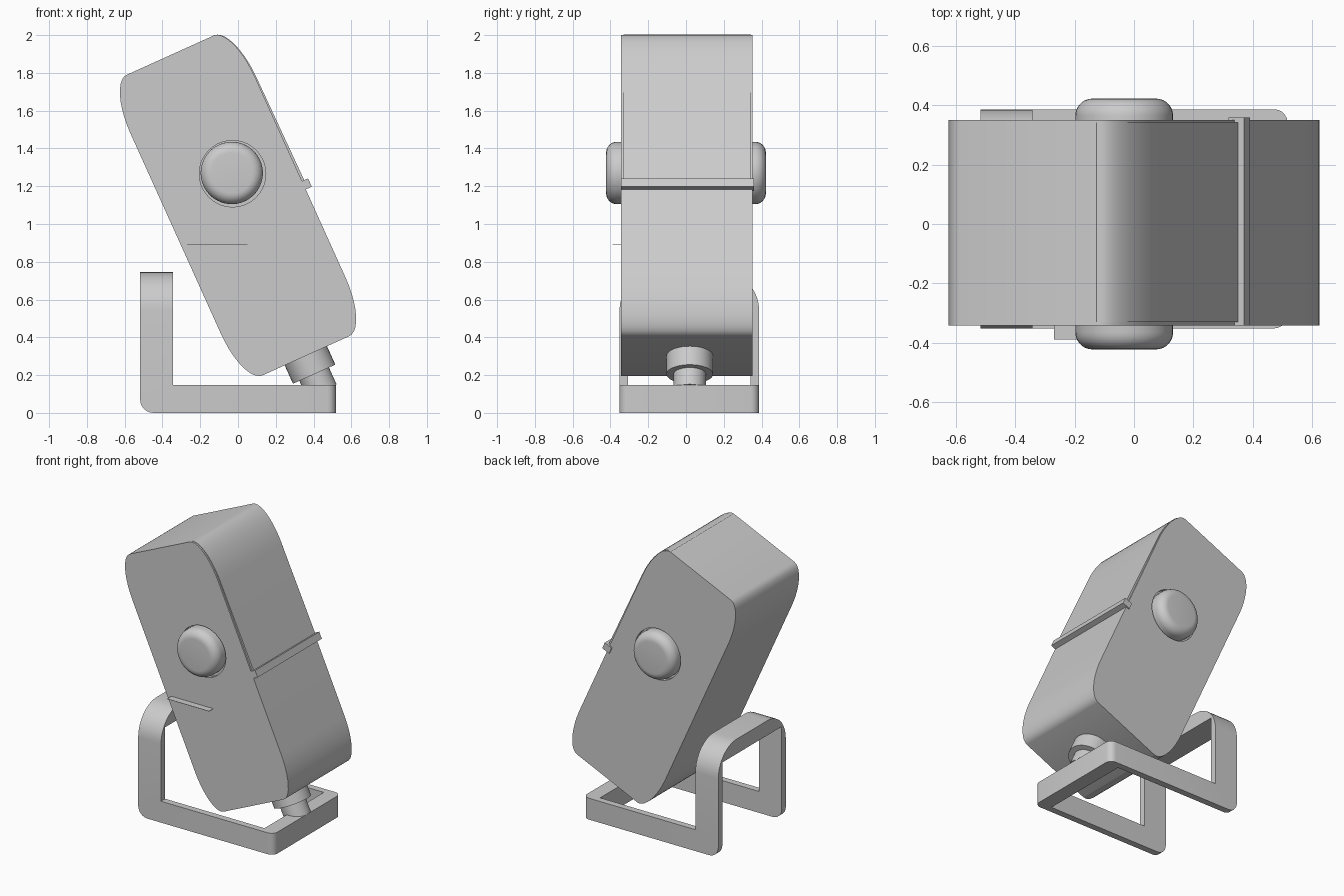
import bpy, bmesh, math
from mathutils import Matrix, Vector

if "Cube" in bpy.data.objects:
    bpy.data.objects.remove(bpy.data.objects["Cube"])

TILT = math.radians(24.3)
C, S = math.cos(TILT), math.sin(TILT)
HW, HH, CA, CB = 0.362, 0.873, 0.11, 0.29     # body half size, corner radii
Y0, Y1 = -0.343, 0.351


def loc(u, v):
    """Tilted body coordinates to world x, z."""
    return (C * u - S * v, 1.098 + S * u + C * v)


def finish(name, bm, angle=35):
    bmesh.ops.recalc_face_normals(bm, faces=bm.faces)
    me = bpy.data.meshes.new(name)
    bm.to_mesh(me)
    bm.free()
    ob = bpy.data.objects.new(name, me)
    bpy.context.collection.objects.link(ob)
    smooth(ob, angle)
    return ob


def smooth(ob, angle=35):
    bpy.ops.object.select_all(action='DESELECT')
    ob.select_set(True)
    bpy.context.view_layer.objects.active = ob
    bpy.ops.object.shade_smooth_by_angle(angle=math.radians(angle))


def prism_bm(pts, y0, y1):
    bm = bmesh.new()
    a = [bm.verts.new((x, y0, z)) for x, z in pts]
    b = [bm.verts.new((x, y1, z)) for x, z in pts]
    bm.faces.new(a)
    bm.faces.new(b[::-1])
    n = len(pts)
    for i in range(n):
        j = (i + 1) % n
        bm.faces.new((a[j], a[i], b[i], b[j]))
    return bm


def prism(name, pts, y0, y1):
    return finish(name, prism_bm(pts, y0, y1))


def box(name, x, y, z):
    return prism(name, [(x[0], z[0]), (x[1], z[0]), (x[1], z[1]), (x[0], z[1])], *y)


def lathe(name, profile, origin, axis, n=40):
    """Closed solid of revolution from (radius, height) pairs."""
    bm = bmesh.new()
    rings = [[bm.verts.new((r * math.cos(2 * math.pi * k / n),
                            r * math.sin(2 * math.pi * k / n), h))
              for k in range(n)] for r, h in profile]
    for p, q in zip(rings, rings[1:]):
        for k in range(n):
            m = (k + 1) % n
            bm.faces.new((p[k], p[m], q[m], q[k]))
    bm.faces.new(rings[0])
    bm.faces.new(rings[-1])
    rot = Vector((0, 0, 1)).rotation_difference(Vector(axis)).to_matrix().to_4x4()
    bm.transform(Matrix.Translation(origin) @ rot)
    return finish(name, bm)


def cut(ob, cutter):
    bpy.context.view_layer.objects.active = ob
    mod = ob.modifiers.new("cut", 'BOOLEAN')
    mod.operation = 'DIFFERENCE'
    mod.solver = 'EXACT'
    mod.object = cutter
    cutter.hide_render = True
    # cut first, ahead of any smoothing
    bpy.ops.object.modifier_apply(modifier=mod.name)
    bpy.data.objects.remove(cutter)
    smooth(ob)


# tilted body with stretched round corners
def corner(su, sv, t):
    return (su * (HW - CA + CA * math.cos(t)), sv * (HH - CB + CB * math.sin(t)))


N = 10
arc = [math.pi / 2 * i / N for i in range(N + 1)]
outline = []
for su, sv in ((1, 1), (-1, 1), (-1, -1), (1, -1)):
    ts = arc if su * sv > 0 else arc[::-1]
    outline += [corner(su, sv, t) for t in ts]
body = prism("body", [loc(u, v) for u, v in outline], Y0, Y1)

# side knobs, each in a shallow round seat
KX, KZ = -0.033, 1.27
fillet = [(0.108 + 0.057 * math.cos(t), 0.365 + 0.058 * math.sin(t))
          for t in [math.pi / 2 * i / 7 for i in range(8)]]
for side, label in ((-1, "front"), (1, "back")):
    face = Y0 if side < 0 else Y1
    seat = lathe("knob_seat", [(0.176, -0.025), (0.176, 0.05)],
                 (KX + 0.004, face, KZ - 0.004), (0, side, 0))
    cut(body, seat)
    lathe(label + "_knob", [(0.165, 0.25)] + fillet, (KX, 0, KZ), (0, side, 0))

# thin curved cover on the upper right side, flaring away from the body
path = [corner(1, 1, t) for t in arc[::-1]] + [(HW, 0.3), (HW, -0.03)]
outer = []
for i, (u, v) in enumerate(path):
    k = (HH - v) / (HH + 0.03)
    outer.append((u + 0.003 + 0.010 * k, v))
inner = [(u - 0.02, v - 0.01) for u, v in path]
prism("side_cover", [loc(u, v) for u, v in outer + inner[::-1]], Y0 + 0.012, Y1 - 0.008)

# ridge across the lower end of the cover
prism("cover_ridge", [loc(u, v) for u, v in
      ((0.34, -0.07), (0.397, -0.07), (0.397, -0.022), (0.34, -0.022))], Y0, Y1 + 0.008)

# thin ledge on the front face
box("front_ledge", (-0.27, 0.05), (-0.39, -0.33), (0.889, 0.891))

# collar and stem under the body
down = (S, 0, -C)
bx, bz = loc(0, 0)
lathe("neck_collar", [(0.123, 0.80), (0.123, 0.98)], (bx, 0.02, bz), down)
lathe("neck_stem", [(0.086, 0.90), (0.086, 1.077)], (bx, 0.02, bz), down)

# bent stand: L-shaped block with rounded corners, then one window through it
R = 0.07
heel = [(-0.518 + R - R * math.sin(t), R - R * math.cos(t)) for t in
        [math.pi / 2 * i / 6 for i in range(7)]]
B0, B1 = -0.352, 0.387
bm = prism_bm(heel[::-1] + [(0.518, 0), (0.518, 0.148), (-0.343, 0.148),
                            (-0.343, 0.745), (-0.518, 0.745)][0:5], B0, B1)


def edges_where(test):
    return [e for e in bm.edges if all(test(v.co) for v in e.verts)
            and abs(e.verts[0].co.y - e.verts[1].co.y) < 0.01]


bmesh.ops.bevel(bm, geom=edges_where(lambda c: c.z > 0.74), offset=0.2,
                segments=10, profile=0.5, affect='EDGES')
bmesh.ops.bevel(bm, geom=edges_where(lambda c: c.x > 0.51), offset=0.045,
                segments=5, profile=0.5, affect='EDGES')
stand = finish("stand", bm)
cut(stand, box("stand_window", (-1, 0.418), (B0 + 0.045, B1 - 0.045), (-1, 0.643)))
